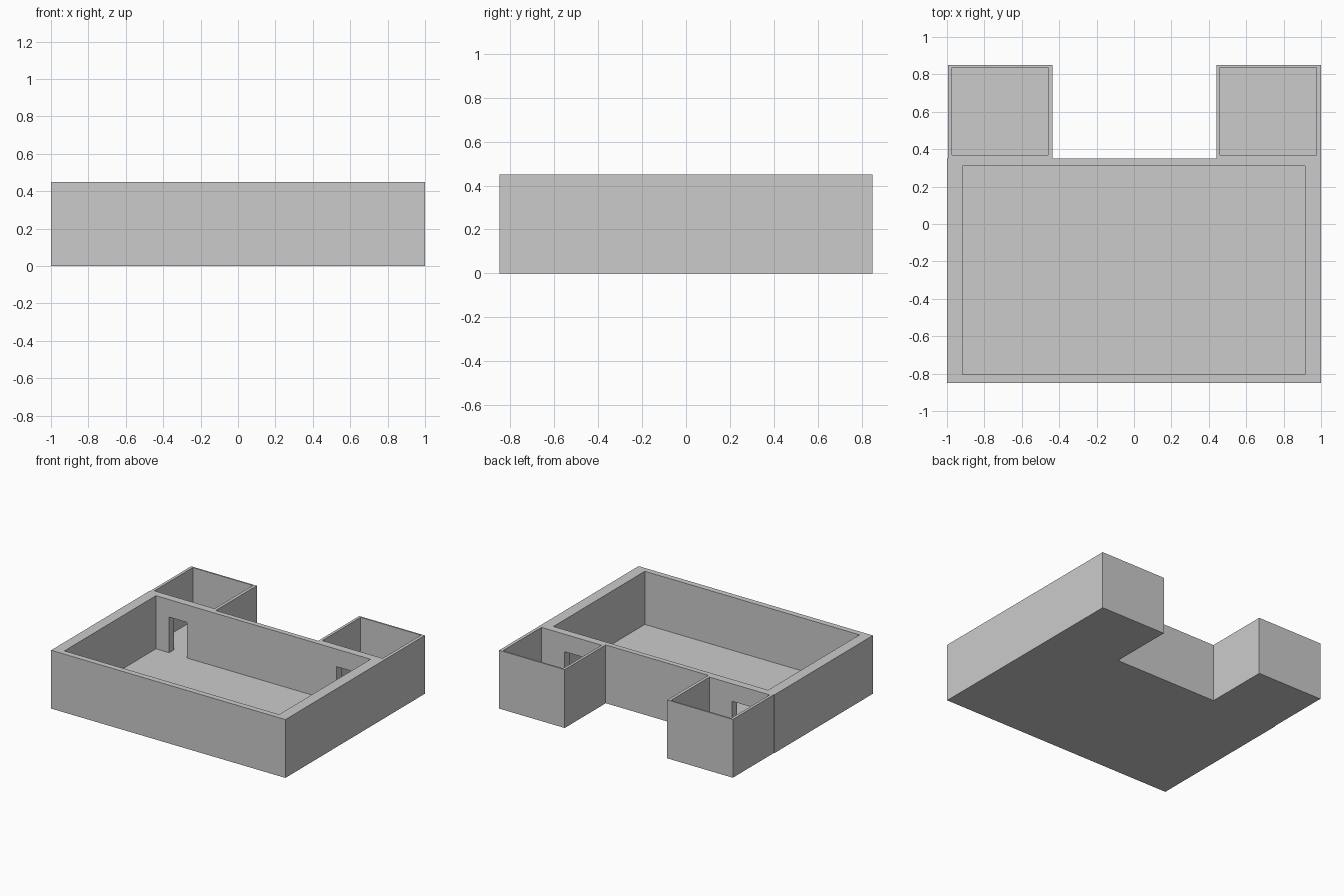
import bpy
import bmesh

if "Cube" in bpy.data.objects:
    bpy.data.objects.remove(bpy.data.objects["Cube"])

HEIGHT, FLOOR, DOOR_TOP = 0.45, 0.04, 0.315


def prism(name, outline, z0, z1):
    """Extrude a closed xy outline from z0 to z1."""
    bm = bmesh.new()
    face = bm.faces.new([bm.verts.new((x, y, z0)) for x, y in outline])
    top = bmesh.ops.extrude_face_region(bm, geom=[face])["geom"]
    verts = [g for g in top if isinstance(g, bmesh.types.BMVert)]
    bmesh.ops.translate(bm, verts=verts, vec=(0, 0, z1 - z0))
    bmesh.ops.recalc_face_normals(bm, faces=bm.faces[:])
    mesh = bpy.data.meshes.new(name)
    bm.to_mesh(mesh)
    bm.free()
    obj = bpy.data.objects.new(name, mesh)
    bpy.context.collection.objects.link(obj)
    return obj


def cut(target, name, x0, x1, y0, y1, z1):
    """Carve a box standing on the floor level out of the target."""
    tool = prism(name, [(x0, y0), (x1, y0), (x1, y1), (x0, y1)], FLOOR, z1)
    mod = target.modifiers.new(name, "BOOLEAN")
    mod.operation = "DIFFERENCE"
    mod.solver = "EXACT"
    mod.object = tool
    bpy.context.view_layer.objects.active = target
    bpy.ops.object.modifier_apply(modifier=name)
    bpy.data.objects.remove(tool)


# Solid block of the whole floor plan: hall plus two rear rooms
building = prism("building_walls", [
    (-1, -0.85), (1, -0.85), (1, 0.85), (0.44, 0.85), (0.44, 0.35),
    (-0.435, 0.35), (-0.435, 0.85), (-0.995, 0.85), (-0.995, 0.35), (-1, 0.35),
], 0, HEIGHT)

# Open-topped interiors
cut(building, "hall_space", -0.918, 0.915, -0.805, 0.31, 0.6)
cut(building, "left_room_space", -0.973, -0.459, 0.37, 0.838, 0.6)
cut(building, "right_room_space", 0.461, 0.975, 0.37, 0.838, 0.6)

# Doorways from the hall to each room
for name, x0 in (("left_doorway", -0.805), ("right_doorway", 0.625)):
    cut(building, name, x0, x0 + 0.152, 0.28, 0.40, DOOR_TOP)
